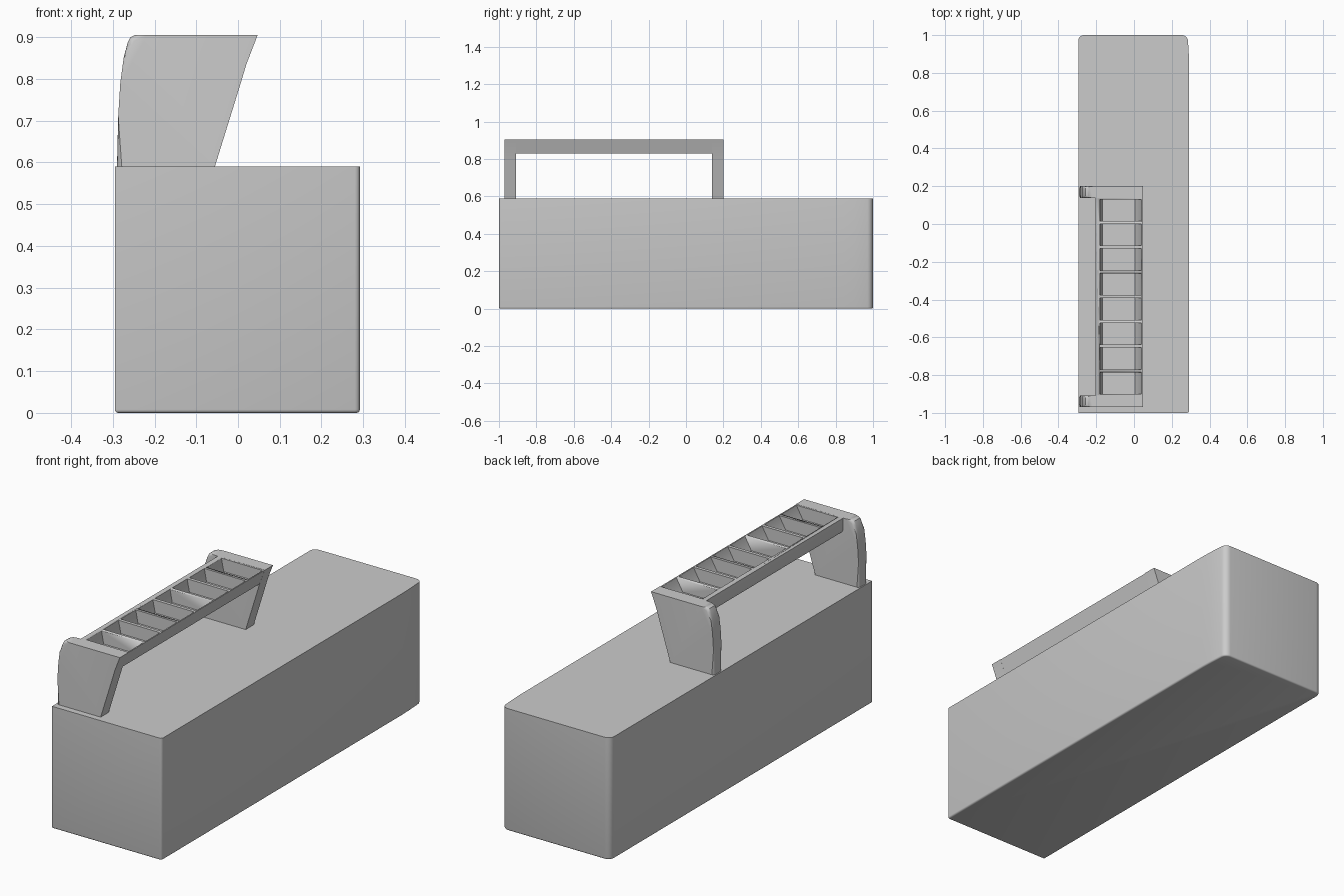
import bpy, bmesh
from mathutils import Vector

if "Cube" in bpy.data.objects:
    bpy.data.objects.remove(bpy.data.objects["Cube"])


def finish(name, bm, angle=0.6):
    bmesh.ops.recalc_face_normals(bm, faces=bm.faces)
    mesh = bpy.data.meshes.new(name)
    bm.to_mesh(mesh)
    bm.free()
    ob = bpy.data.objects.new(name, mesh)
    bpy.context.collection.objects.link(ob)
    bpy.ops.object.select_all(action='DESELECT')
    bpy.context.view_layer.objects.active = ob
    ob.select_set(True)
    bpy.ops.object.shade_smooth_by_angle(angle=angle)
    return ob


def prism(bm, profile, start, end, axis):
    """Extrude a 2D profile along y (xz profile) or z (xy profile)."""
    def point(a, b, t):
        return (a, t, b) if axis == 'y' else (a, b, t)
    lo = [bm.verts.new(point(a, b, start)) for a, b in profile]
    hi = [bm.verts.new(point(a, b, end)) for a, b in profile]
    n = len(profile)
    bm.faces.new(lo)
    bm.faces.new(hi[::-1])
    for i in range(n):
        j = (i + 1) % n
        bm.faces.new((lo[i], hi[i], hi[j], lo[j]))


def round_edges(bm, test, width, segments=4):
    edges = [e for e in bm.edges
             if test((e.verts[0].co + e.verts[1].co) / 2,
                     e.verts[0].co - e.verts[1].co)]
    bmesh.ops.bevel(bm, geom=edges, offset=width, segments=segments,
                    profile=0.5, affect='EDGES', clamp_overlap=True)


# Main block: flat top, softened back corners and underside
bm = bmesh.new()
prism(bm, [(-0.295, -1), (0.292, -1), (0.292, 0.84), (0.29, 0.9),
           (0.284, 1), (-0.295, 1)], 0, 0.59, 'z')
round_edges(bm, lambda m, d: abs(d.z) > 0.1 and m.y > 0.95, 0.03, 5)
round_edges(bm, lambda m, d: abs(d.z) > 0.1 and m.y < -0.95 and m.x > 0, 0.012, 3)
round_edges(bm, lambda m, d: m.z < 0.001, 0.008, 3)
finish("main_block", bm)

# Two upright brackets with a curved rear edge and sloping front edge
bracket = [(-0.29, 0.585), (-0.057, 0.585), (0.005, 0.785), (0.02, 0.835),
           (0.047, 0.905), (-0.247, 0.905), (-0.258, 0.9), (-0.265, 0.885),
           (-0.274, 0.85), (-0.282, 0.79), (-0.287, 0.71)]
for name, y0, y1 in (("front_bracket", -0.97, -0.908), ("back_bracket", 0.138, 0.2)):
    bm = bmesh.new()
    prism(bm, bracket, y0, y1, 'y')
    round_edges(bm, lambda m, d: abs(d.y) < 0.01 and m.x < -0.25 and m.z > 0.59,
                0.012, 3)
    finish(name, bm)

# Tray spanning the brackets
bm = bmesh.new()
prism(bm, [(-0.205, 0.905), (-0.205, 0.85), (-0.199, 0.836), (-0.185, 0.83),
           (0.018, 0.83), (0.046, 0.904)], -0.909, 0.139, 'y')
tray = finish("compartment_tray", bm)

# Eight pockets cut into the tray
bm = bmesh.new()
pitch = 1.048 / 8
for i in range(8):
    y = -0.909 + pitch * i
    prism(bm, [(-0.18, 0.93), (0.04, 0.93), (0.04, 0.903), (0.006, 0.843),
               (-0.168, 0.843), (-0.18, 0.903)], y + 0.008, y + pitch - 0.008, 'y')
cutter = finish("pocket_cutter", bm)
cutter.hide_render = True

mod = tray.modifiers.new("pockets", 'BOOLEAN')
mod.operation = 'DIFFERENCE'
mod.solver = 'EXACT'
mod.object = cutter
bpy.context.view_layer.objects.active = tray
bpy.ops.object.modifier_apply(modifier=mod.name)
bpy.data.objects.remove(cutter, do_unlink=True)
